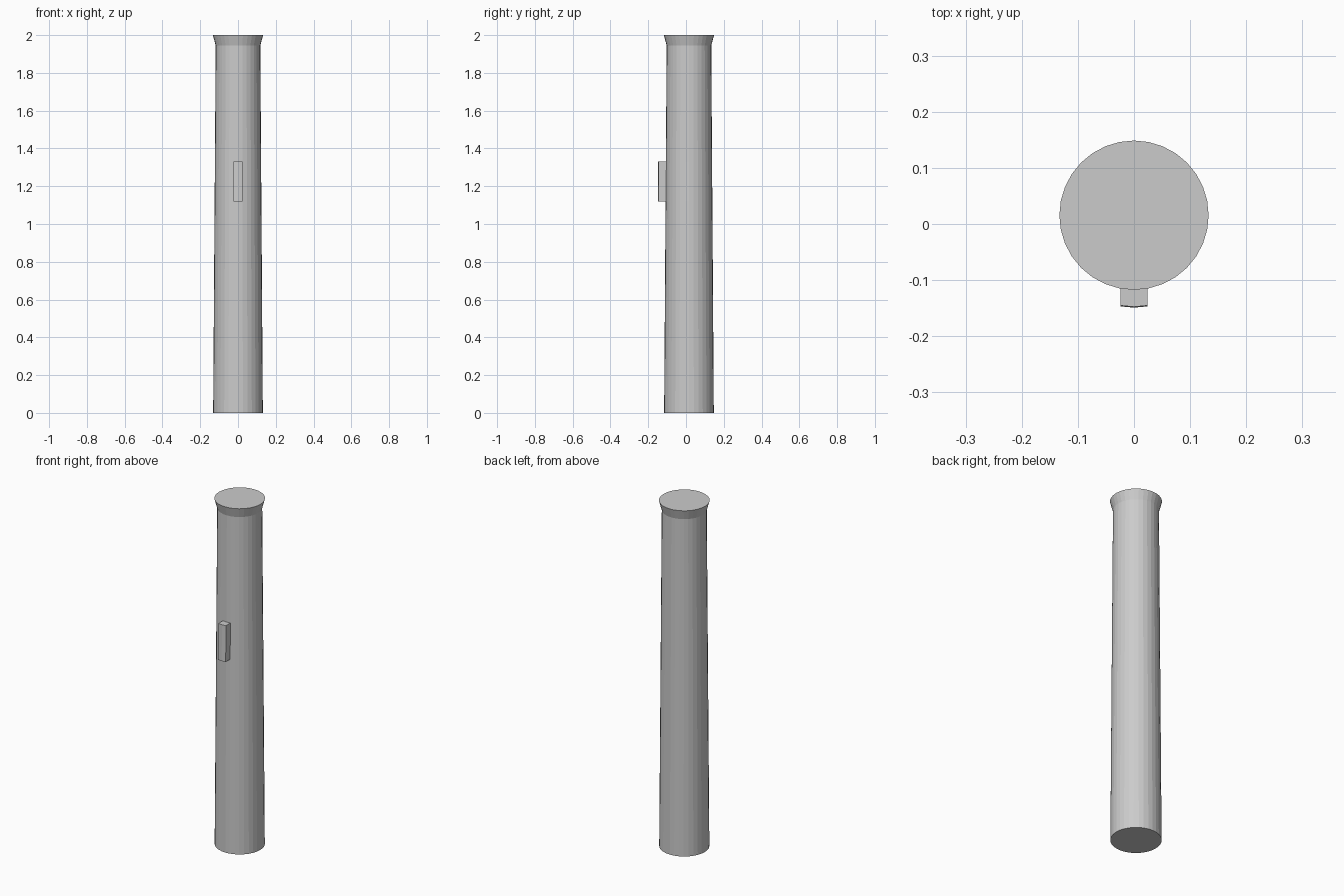
import bpy, bmesh, math

if "Cube" in bpy.data.objects:
    bpy.data.objects.remove(bpy.data.objects["Cube"])

SIDES = 32
CENTRE_Y = 0.0157
# (radius, height) from foot to flared rim
PROFILE = [(0.1315, 0.0), (0.1238, 1.12), (0.1223, 1.33), (0.118, 1.945), (0.133, 2.0)]
GRIP_DEPTH = 0.041

bm = bmesh.new()

# Tapered shaft with flared top
rings = []
for r, z in PROFILE:
    rings.append([bm.verts.new((r * math.sin(2 * math.pi * i / SIDES),
                                CENTRE_Y - r * math.cos(2 * math.pi * i / SIDES), z))
                  for i in range(SIDES)])
grip_faces = []
for k, (low, high) in enumerate(zip(rings, rings[1:])):
    for i in range(SIDES):
        j = (i + 1) % SIDES
        f = bm.faces.new((low[i], low[j], high[j], high[i]))
        if k == 1 and i in (0, SIDES - 1):
            grip_faces.append(f)
bm.faces.new(list(reversed(rings[0])))
bm.faces.new(rings[-1])

# Raised block pulled out of the two front faces
out = bmesh.ops.extrude_face_region(bm, geom=grip_faces)
moved = [g for g in out["geom"] if isinstance(g, bmesh.types.BMVert)]
bmesh.ops.translate(bm, verts=moved, vec=(0, -GRIP_DEPTH, 0))
bmesh.ops.delete(bm, geom=[f for f in grip_faces if f.is_valid], context='FACES_ONLY')
bmesh.ops.recalc_face_normals(bm, faces=bm.faces)

mesh = bpy.data.meshes.new("tapered_handle")
bm.to_mesh(mesh)
bm.free()
bpy.context.collection.objects.link(bpy.data.objects.new("tapered_handle", mesh))
